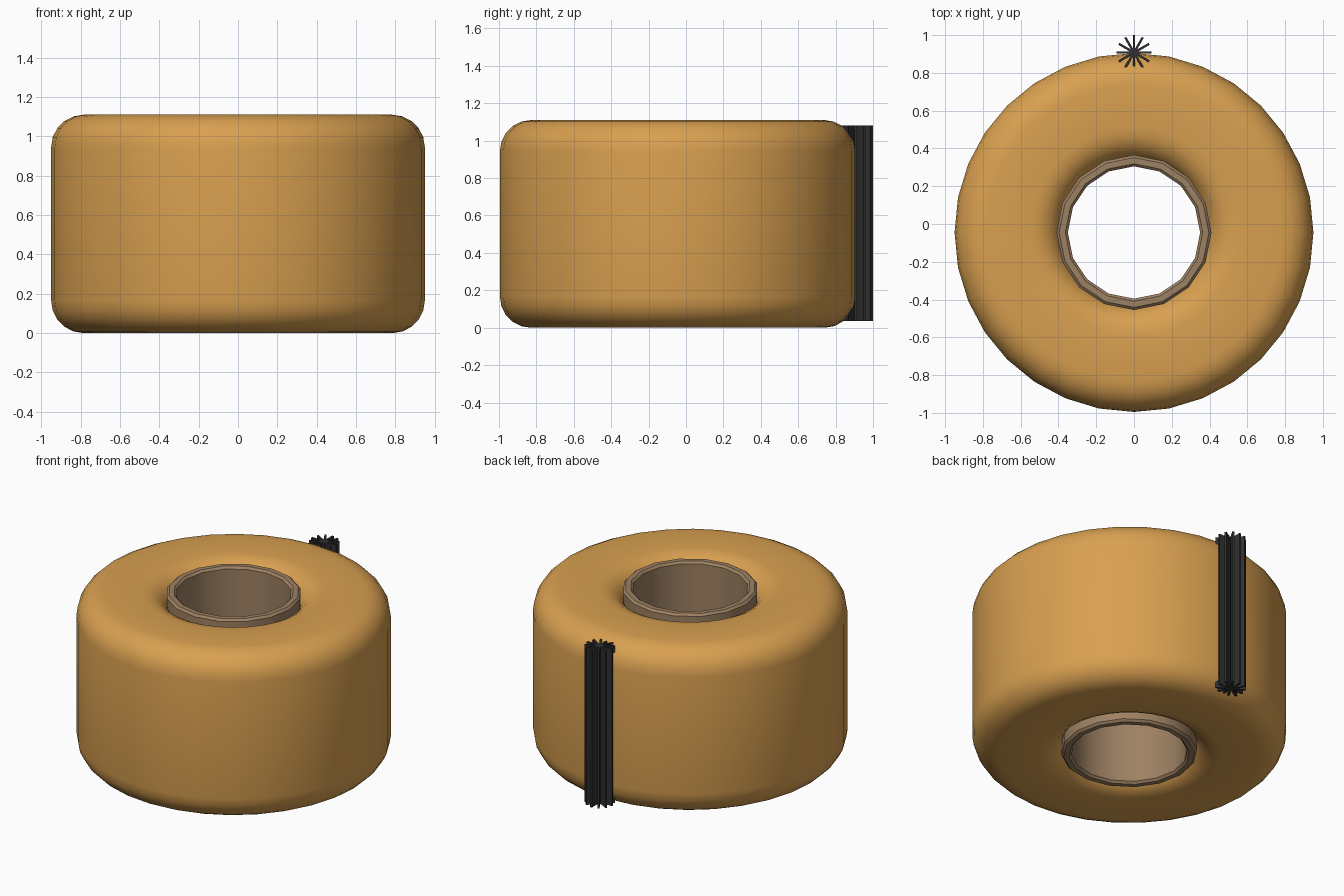
import bpy, bmesh, math
from mathutils import Matrix, Vector

default = bpy.data.objects.get("Cube")
if default:
    bpy.data.objects.remove(default, do_unlink=True)

CENTRE_Y = -0.045
HEIGHT = 1.11


def make_material(name, rgb):
    mat = bpy.data.materials.new(name)
    mat.use_nodes = True
    mat.diffuse_color = (*rgb, 1)
    for node in mat.node_tree.nodes:
        if node.type == 'BSDF_PRINCIPLED':
            node.inputs["Base Color"].default_value = (*rgb, 1)
            node.inputs["Roughness"].default_value = 0.8
    return mat


def finish(bm, name, mat, y, smooth_angle=None):
    bmesh.ops.recalc_face_normals(bm, faces=bm.faces)
    mesh = bpy.data.meshes.new(name)
    bm.to_mesh(mesh)
    bm.free()
    mesh.materials.append(mat)
    obj = bpy.data.objects.new(name, mesh)
    obj.location.y = y
    bpy.context.collection.objects.link(obj)
    if smooth_angle:
        bpy.ops.object.select_all(action='DESELECT')
        obj.select_set(True)
        bpy.context.view_layer.objects.active = obj
        bpy.ops.object.shade_smooth_by_angle(angle=math.radians(smooth_angle))
    return obj


def rounded_ring(name, inner, outer, radius, steps, sides, mat):
    """Ring with a rounded rectangular section, turned around z."""
    corners = [(outer - radius, HEIGHT - radius), (inner + radius, HEIGHT - radius),
               (inner + radius, radius), (outer - radius, radius)]
    section = []
    for quarter, (r, z) in enumerate(corners):
        for i in range(steps + 1):
            a = math.pi / 2 * (quarter + i / steps)
            section.append((r + radius * math.cos(a), z + radius * math.sin(a)))
    bm = bmesh.new()
    loops = []
    for s in range(sides):
        a = math.tau * s / sides
        loops.append([bm.verts.new((r * math.cos(a), r * math.sin(a), z)) for r, z in section])
    for s in range(sides):
        here, there = loops[s], loops[(s + 1) % sides]
        for i in range(len(section)):
            j = (i + 1) % len(section)
            bm.faces.new((here[i], there[i], there[j], here[j]))
    return finish(bm, name, mat, CENTRE_Y, 40)


amber = make_material("amber", (0.69, 0.35, 0.08))
brown = make_material("dull brown", (0.34, 0.22, 0.125))
black = make_material("soft black", (0.03, 0.03, 0.032))

# Soft wheel body and the hollow sleeve through its middle
rounded_ring("wheel_body", 0.385, 0.95, 0.165, 5, 32, amber)
rounded_ring("centre_sleeve", 0.35, 0.41, 0.014, 1, 16, brown)

# Star-shaped strip on the back: crossed thin upright blades
bm = bmesh.new()
for i in range(6):
    turn = Matrix.Rotation(math.pi * i / 6, 4, 'Z')
    shape = Matrix.Diagonal(Vector((0.185, 0.012, 1.045, 1)))
    bmesh.ops.create_cube(bm, size=1, matrix=Matrix.Translation((0, 0, 0.5575)) @ turn @ shape)
finish(bm, "ribbed_strip", black, 0.9075)
